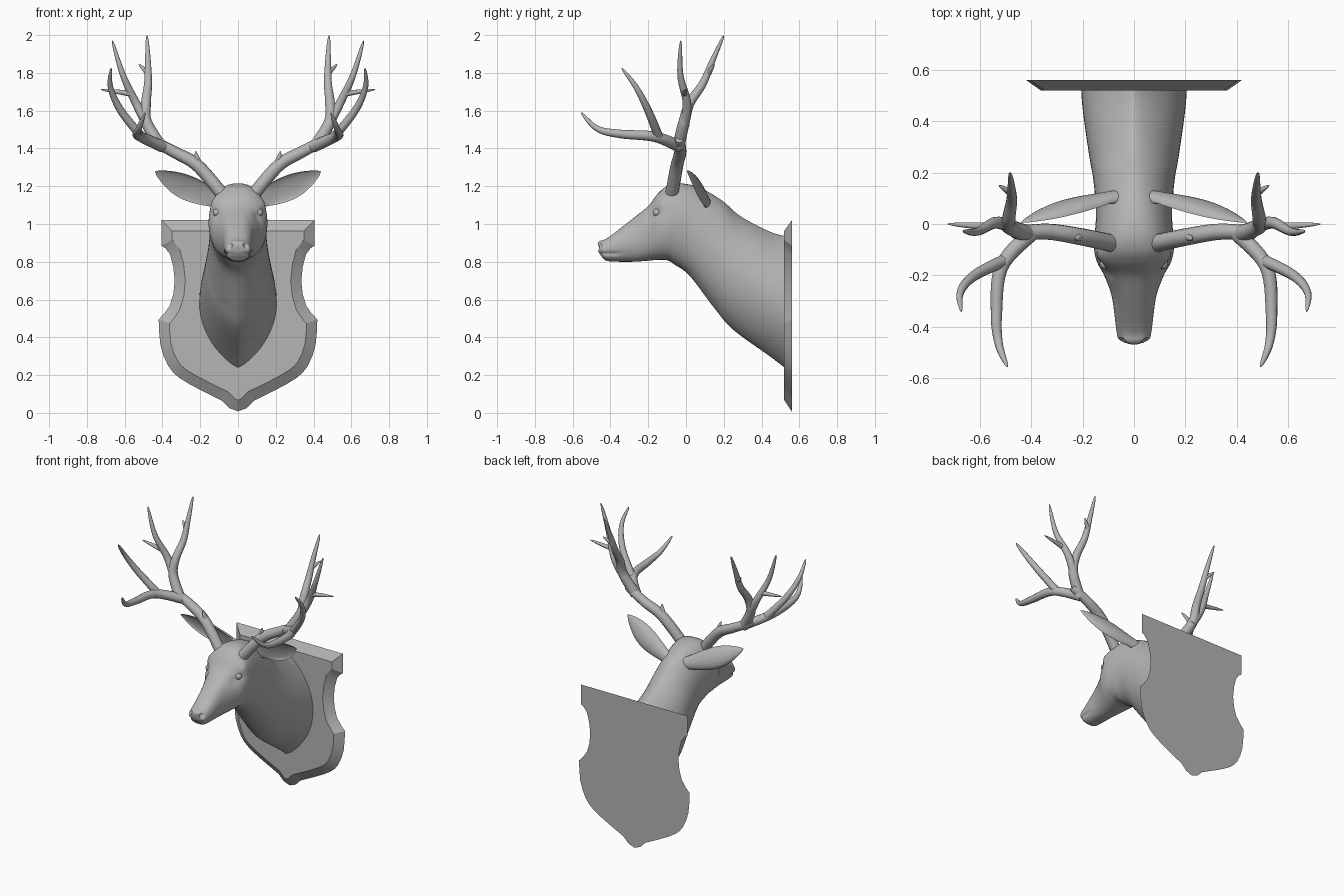
import bpy, math
from mathutils import Vector as V

if "Cube" in bpy.data.objects:
    bpy.data.objects.remove(bpy.data.objects["Cube"])

# One mid-dark grey for everything
grey = bpy.data.materials.new("grey")
grey.diffuse_color = (.46, .46, .46, 1)
grey.use_nodes = True
grey.node_tree.nodes["Principled BSDF"].inputs["Base Color"].default_value = grey.diffuse_color


def spline(rows, sub):
    """Catmull-Rom interpolation of rows of numbers."""
    out = []
    for i in range(len(rows) - 1):
        a, b, c, d = (rows[max(0, min(len(rows) - 1, i + k))] for k in (-1, 0, 1, 2))
        for s in range(sub):
            t = s / sub
            out.append([q + .5*t*(r - p + t*(2*p - 5*q + 4*r - w + t*(3*(q - r) + w - p)))
                        for p, q, r, w in zip(a, b, c, d)])
    return out + [list(rows[-1])]


def loft(name, rings, smooth):
    """Skin a list of closed rings and cap both ends."""
    n, m = len(rings[0]), len(rings)
    faces = [(i*n + j, i*n + (j+1) % n, (i+1)*n + (j+1) % n, (i+1)*n + j)
             for i in range(m - 1) for j in range(n)]
    faces += [tuple(range(n)), tuple(range((m - 1)*n, m*n))]
    me = bpy.data.meshes.new(name)
    me.from_pydata([tuple(v) for r in rings for v in r], [], faces)
    me.materials.append(grey)
    ob = bpy.data.objects.new(name, me)
    bpy.context.collection.objects.link(ob)
    bpy.ops.object.select_all(action='DESELECT')
    ob.select_set(True)
    bpy.context.view_layer.objects.active = ob
    bpy.ops.object.mode_set(mode='EDIT')
    bpy.ops.mesh.select_all(action='SELECT')
    bpy.ops.mesh.normals_make_consistent(inside=False)
    bpy.ops.object.mode_set(mode='OBJECT')
    if smooth:
        bpy.ops.object.shade_smooth_by_angle(angle=math.radians(smooth))


# Shield plaque: half outline with two curved runs, mirrored; the front is an inset of the back
waist = [(.405, .885), (.36, .84), (.335, .70), (.36, .57), (.42, .495)]
belly = [(.42, .495), (.411, .36), (.37, .25), (.31, .185), (.20, .122), (.085, .065)]
half = [(.405, 1.02)] + spline(waist, 2) + spline(belly, 2)[1:] + [(.045, .025), (0, .008)]
back = [V(p) for p in half + [(-p[0], p[1]) for p in half[-2::-1]]]
front = []
for i, p in enumerate(back):
    d1 = (p - back[i-1]).normalized()
    d2 = (back[(i+1) % len(back)] - p).normalized()
    n1, n2 = V((d1.y, -d1.x)), V((d2.y, -d2.x))
    front.append(p + (n1 + n2)*.056/(1 + n1.dot(n2)))
loft("shield_plaque", [[(p.x, y, p.y) for p in o] for o, y in ((back, .56), (front, .52))], 15)

# Head and neck sections: top y,z / bottom y,z / half width
rows = [(-.468, .895, -.462, .85, .038), (-.455, .91, -.44, .82, .06),
        (-.41, .93, -.41, .803, .069), (-.28, 1.03, -.29, .80, .086),
        (-.20, 1.095, -.21, .805, .114), (-.15, 1.16, -.15, .81, .143),
        (-.10, 1.20, -.10, .808, .155), (-.03, 1.215, -.06, .785, .153),
        (.07, 1.193, .02, .725, .148), (.19, 1.125, .15, .555, .158),
        (.29, 1.04, .25, .44, .175), (.45, .957, .45, .295, .2), (.559, .93, .559, .21, .207)]
# Local sculpting: brow, cheek hollow and eye socket as (position, radius, sideways push)
bumps = [(V((.13, -.13, 1.115)), .035, .012), (V((.11, -.19, 1.04)), .03, -.01),
         (V((.13, -.15, 1.06)), .022, -.01)]
nostril = V((.044, -.458, .885))
rings, N = [], 56
for ty, tz, by, bz, w in spline(rows, 8):
    power = .75 + .85*min(1, max(0, (ty + .1)/.62))  # boxy head to keeled neck
    ring = []
    for j in range(N):
        th = 2*math.pi*j/N
        s, f = math.sin(th), (1 - math.cos(th))/2
        v = V((w*abs(s)**power, ty + (by - ty)*f, tz + (bz - tz)*f))
        for c, r, h in bumps:
            v.x += h*math.exp(-((v - c).length/r)**2)
        v += V((-.01, .014, 0))*math.exp(-((v - nostril).length/.015)**2)
        if v.y < -.33:  # mouth groove
            v.x *= 1 - .13*min(1, (-.33 - v.y)/.04)*math.exp(-((v.z - .843)/.008)**2)
        v.x = math.copysign(v.x, s) if 0 < j < N and j != N//2 else 0
        ring.append(v)
    rings.append(ring)
loft("head_and_neck", rings, 50)


def branch(name, pts, radius, taper):
    """Round branch along a smooth path, thinning to its tip."""
    path = [V(p) for p in spline(pts, 7)]
    rings, u, last = [], V((.3, .1, 1)), len(path) - 1
    for i, q in enumerate(path):
        d = (path[min(last, i+1)] - path[max(0, i-1)]).normalized()
        if i == 0 and abs(d.z) > .8:
            u = V((1, .2, 0))
        u = (u - d*u.dot(d)).normalized()
        w = d.cross(u)
        r = max(.002, radius*(1 - i/last)**taper)
        if i == last and taper < .2:
            r = radius*.6
        rings.append([q + (u*math.cos(k*math.pi/6) + w*math.sin(k*math.pi/6))*r for k in range(12)])
    loft(name, rings, 60)


# Antler branches: base radius, taper, path
antler = {
    "beam": (.035, .1, [(.085, -.075, 1.16), (.215, -.048, 1.31), (.335, -.03, 1.38), (.47, -.035, 1.45)]),
    "brow_spur": (.024, .7, [(.205, -.045, 1.30), (.225, -.06, 1.385)]),
    "forward_branch": (.032, .5, [(.40, -.035, 1.41), (.515, -.165, 1.462), (.535, -.35, 1.477),
                                  (.525, -.47, 1.505), (.492, -.555, 1.59)]),
    "forward_upper_tine": (.025, .5, [(.50, -.14, 1.45), (.62, -.20, 1.60), (.675, -.265, 1.725),
                                      (.672, -.34, 1.825)]),
    "rear_branch": (.034, .5, [(.41, -.04, 1.41), (.485, -.01, 1.54), (.487, .02, 1.64),
                               (.476, .09, 1.745), (.477, .143, 1.87), (.482, .20, 1.998)]),
    "rear_outer_tine": (.028, .5, [(.475, -.01, 1.52), (.54, .005, 1.64), (.61, -.03, 1.79),
                                   (.665, -.028, 1.97)]),
    "outer_spur": (.017, .6, [(.565, -.01, 1.69), (.725, 0, 1.712)]),
    "rear_spur": (.016, .6, [(.477, .12, 1.80), (.525, .15, 1.845)]),
}

# Ear frame: long axis, width direction, and the hollow side facing forward
base, tip = V((.05, .105, 1.11)), V((.44, .005, 1.278))
axis = (tip - base).normalized()
across = V((-.35, -.28, .9))
across = (across - axis*across.dot(axis)).normalized()
facing = axis.cross(across).normalized()
if facing.y > 0:
    facing.negate()

for side, label in ((1, "left"), (-1, "right")):
    for part, (radius, taper, pts) in antler.items():
        branch(f"{label}_antler_{part}", [(side*x, y, z) for x, y, z in pts], radius, taper)
    # Leaf-shaped ear: round at the root, hollow in front
    rings = []
    for i in range(25):
        t = i/24
        hw = .036*math.sqrt(1 - t) + .043*math.sin(math.pi*t**1.25) + .001
        behind, ahead = .4*hw + .015*(1 - t), .05*math.exp(-6*t) - .3*hw
        mid = base.lerp(tip, t) - across*.012*math.sin(math.pi*t)
        ring = []
        for k in range(20):
            c, s = math.cos(k*math.pi/10), math.sin(k*math.pi/10)
            v = mid + across*hw*c + facing*s*(ahead if s > 0 else behind)
            ring.append((side*v.x, v.y, v.z))
        rings.append(ring)
    loft(f"{label}_ear", rings, 60)
    # Eye
    bpy.ops.mesh.primitive_uv_sphere_add(segments=20, ring_count=12, radius=.021,
                                         location=(side*.112, -.155, 1.06))
    bpy.context.object.name = f"{label}_eye"
    bpy.context.object.data.materials.append(grey)
    bpy.ops.object.shade_smooth()
